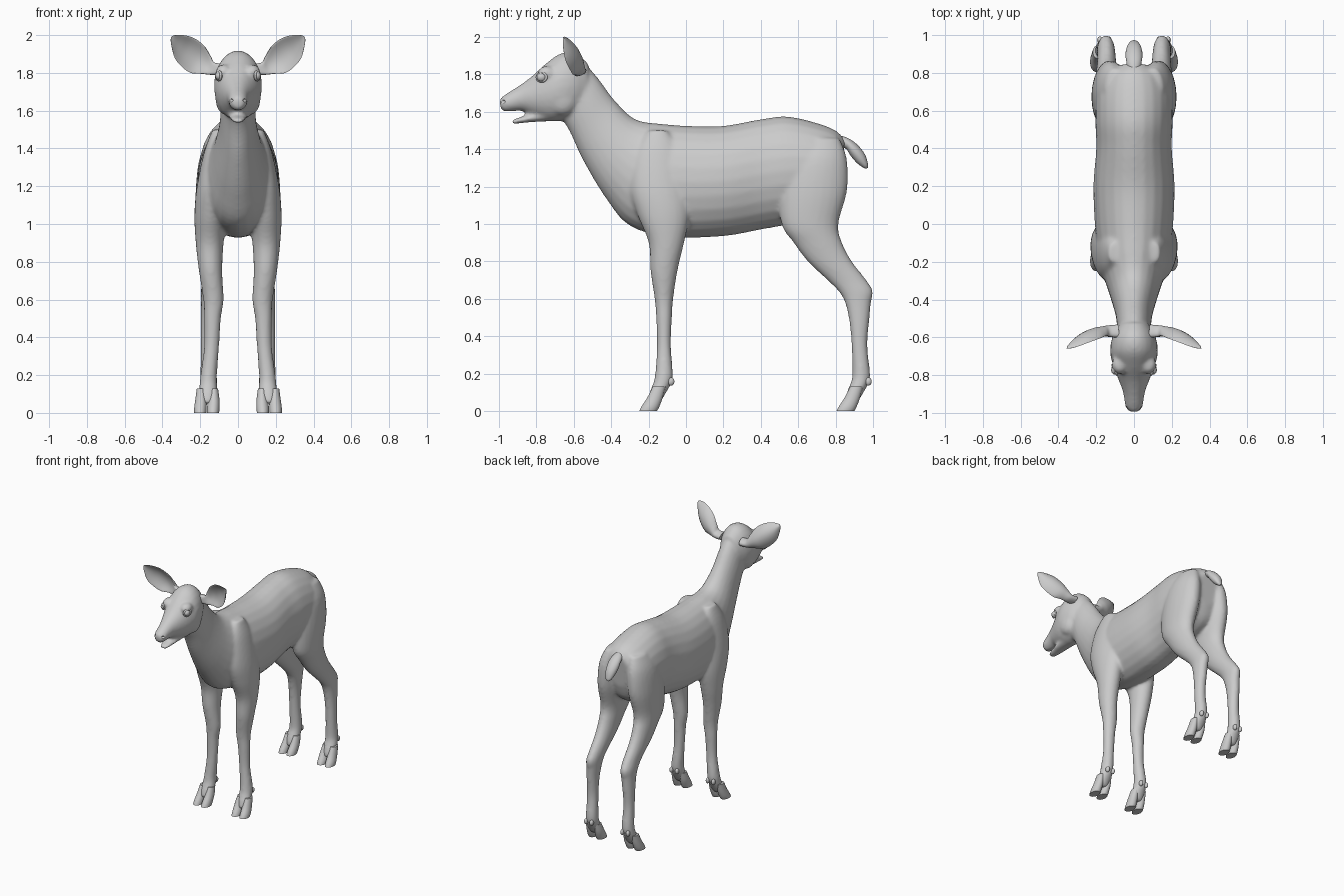
import bpy, bmesh
from math import sin, cos, pi, radians
from mathutils import Vector, Matrix

cube = bpy.data.objects.get("Cube")
if cube:
    bpy.data.objects.remove(cube, do_unlink=True)

coat = bpy.data.materials.new("plain_grey")
coat.use_nodes = True
GREY = (0.6, 0.6, 0.6, 1)
coat.diffuse_color = GREY
coat.node_tree.nodes["Principled BSDF"].inputs["Base Color"].default_value = GREY

X_AXIS, Y_AXIS = Vector((1, 0, 0)), Vector((0, 1, 0))


def smooth_rows(rows, steps=5):
    """Catmull-Rom interpolation between rows of numbers."""
    out = []
    for i in range(len(rows) - 1):
        p, q = rows[max(i - 1, 0)], rows[i]
        r, s = rows[i + 1], rows[min(i + 2, len(rows) - 1)]
        for k in range(steps):
            t = k / steps
            out.append([b + t * ((c - a) + t * ((2*a - 5*b + 4*c - d) + t * (3*b - a - 3*c + d))) / 2
                        for a, b, c, d in zip(p, q, r, s)])
    return out + [list(rows[-1])]


def loft(bm, rings, sides=24, cup=0):
    """Skin closed rings, each given as (end a, end b, side vector)."""
    loops = []
    for a, b, side in rings:
        mid, half = (a + b) / 2, (a - b) / 2
        loops.append([bm.verts.new(mid + half * cos(t) + side * sin(t)
                                   + Y_AXIS * cup * half.length * (sin(t) ** 2 - 0.5))
                      for t in (2 * pi * k / sides for k in range(sides))])
    for low, high in zip(loops, loops[1:]):
        for k in range(sides):
            n = (k + 1) % sides
            bm.faces.new((low[k], low[n], high[n], high[k]))
    bm.faces.new(loops[0])
    bm.faces.new(loops[-1])


def spine_loft(bm, rows):
    """Rows: top y, top z, bottom y, bottom z, half width."""
    loft(bm, [(Vector((0, ya, za)), Vector((0, yb, zb)), X_AXIS * w)
              for ya, za, yb, zb, w in smooth_rows(rows)])


def limb_loft(bm, rows, side, dx=0, dy=0):
    """Rows: height, front y, back y, centre x, half width."""
    loft(bm, [(Vector((side * (x + dx), ya + dy, z)), Vector((side * (x + dx), yb + dy, z)), X_AXIS * w)
              for z, ya, yb, x, w in smooth_rows(rows)])


def ball(bm, centre, size):
    bmesh.ops.create_uvsphere(bm, u_segments=24, v_segments=16, radius=1,
                              matrix=Matrix.Translation(centre) @ Matrix.Diagonal((*size, 1)))


def finish(name, bm):
    bmesh.ops.recalc_face_normals(bm, faces=bm.faces)
    mesh = bpy.data.meshes.new(name)
    bm.to_mesh(mesh)
    bm.free()
    mesh.materials.append(coat)
    for poly in mesh.polygons:
        poly.use_smooth = True
    mesh.set_sharp_from_angle(angle=radians(50))
    obj = bpy.data.objects.new(name, mesh)
    bpy.context.collection.objects.link(obj)
    return obj


def fuse(obj, voxel, rounds):
    remesh = obj.modifiers.new("fuse", "REMESH")
    remesh.mode = "VOXEL"
    remesh.voxel_size = voxel
    remesh.use_smooth_shade = True
    soften = obj.modifiers.new("soften", "SMOOTH")
    soften.factor = 0.5
    soften.iterations = rounds


# Neck and torso in one sweep, then head and jaw
TORSO = [(-.54, 1.86, -.67, 1.57, .085), (-.47, 1.78, -.62, 1.49, .09), (-.38, 1.66, -.55, 1.34, .10),
         (-.27, 1.56, -.43, 1.14, .135), (-.12, 1.535, -.30, .99, .18), (.02, 1.525, -.08, .93, .205),
         (.2, 1.525, .2, .935, .215), (.4, 1.56, .4, .97, .2), (.54, 1.575, .56, 1.0, .205),
         (.7, 1.54, .7, 1.04, .2), (.8, 1.5, .78, 1.1, .16), (.85, 1.45, .82, 1.2, .09)]
HEAD = [(-.998, 1.665, -.99, 1.615, .022), (-.97, 1.69, -.965, 1.6, .045), (-.9, 1.735, -.88, 1.605, .058),
        (-.83, 1.785, -.83, 1.585, .08), (-.75, 1.857, -.74, 1.55, .112), (-.67, 1.912, -.68, 1.55, .127),
        (-.59, 1.912, -.61, 1.56, .115), (-.52, 1.855, -.55, 1.6, .08)]
JAW = [(-.935, 1.553, -.925, 1.533, .022), (-.9, 1.567, -.89, 1.538, .038),
       (-.84, 1.585, -.82, 1.545, .048), (-.73, 1.62, -.71, 1.55, .06)]

# Legs from shoulder or hip down, and the foot shared by all four
FORELEG = [(1.5, -.2, -.1, .11, .025), (1.38, -.27, -.03, .125, .055), (1.2, -.3, .01, .135, .083),
           (1.05, -.26, .02, .145, .086), (.9, -.2, -.01, .15, .074), (.75, -.19, -.045, .145, .062),
           (.6, -.168, -.068, .13, .054), (.5, -.16, -.075, .135, .045), (.35, -.155, -.08, .14, .04)]
HINDLEG = [(1.46, .62, .82, .1, .05), (1.35, .54, .86, .118, .085), (1.18, .5, .862, .132, .092),
           (1.0, .51, .815, .142, .08), (.9, .575, .835, .145, .068), (.8, .65, .888, .145, .058),
           (.7, .755, .965, .145, .05), (.64, .815, 1.0, .148, .048), (.58, .85, .99, .15, .046),
           (.48, .873, .98, .155, .042), (.35, .885, .97, .157, .04)]
FOOT = [(.2, -.165, -.07, .155, .044), (.15, -.175, -.078, .157, .047), (.1, -.195, -.105, .16, .05),
        (.05, -.205, -.135, .162, .045)]
TOE = [(.13, -.178, -.11, 0, .022), (.07, -.208, -.125, 0, .03), (.025, -.237, -.142, .003, .033),
       (0, -.25, -.155, .004, .032)]
HIND_SHIFT = 1.055

body = bmesh.new()
hooves = bmesh.new()
for rows in (TORSO, HEAD, JAW):
    spine_loft(body, rows)
for side in (-1, 1):
    ball(body, (side * .075, -.745, 1.805), (.043, .05, .04))    # brow
    ball(body, (side * .07, -.66, 1.67), (.05, .08, .09))        # cheek
    for leg, shift in ((FORELEG, 0), (HINDLEG, HIND_SHIFT)):
        foot = [(z, a + shift, b + shift, x, w) for z, a, b, x, w in FOOT]
        limb_loft(body, leg + foot, side)
        for offset in (-.034, .034):
            limb_loft(hooves, TOE, side, .162 + offset, shift)
            ball(hooves, (side * (.157 + offset * .7), shift - .08, .158), (.014, .018, .022))
fawn = finish("body", body)
fuse(fawn, .011, 8)
finish("hooves", hooves)

# Nostrils cut into the muzzle
cutter = bmesh.new()
for side in (-1, 1):
    ball(cutter, (side * .04, -.982, 1.655), (.014, .016, .01))
nostrils = finish("nostril_cutter", cutter)
nostrils.hide_render = True
nostrils.display_type = "WIRE"
cut = fawn.modifiers.new("nostrils", "BOOLEAN")
cut.operation = "DIFFERENCE"
cut.object = nostrils

# Tail
tail = bmesh.new()
spine_loft(tail, [(.79, 1.48, .79, 1.4, .03), (.86, 1.462, .85, 1.405, .04), (.915, 1.425, .88, 1.365, .045),
                  (.955, 1.375, .915, 1.325, .038), (.972, 1.325, .95, 1.3, .022), (.972, 1.3, .965, 1.296, .005)])
finish("tail", tail)

# Cupped ears: lower edge x, z, upper edge x, z, depth y, half thickness
EAR = [(.09, 1.79, .08, 1.85, -.575, .035), (.145, 1.79, .125, 1.855, -.575, .03),
       (.19, 1.795, .145, 1.89, -.575, .02), (.25, 1.8, .18, 1.945, -.585, .014),
       (.3, 1.835, .235, 1.985, -.605, .011), (.335, 1.88, .29, 2.0, -.63, .009),
       (.354, 1.95, .33, 2.0, -.65, .007), (.356, 1.985, .35, 1.995, -.656, .004)]
for side, label in ((1, "left"), (-1, "right")):
    ear = bmesh.new()
    loft(ear, [(Vector((side * xa, y, za)), Vector((side * xb, y, zb)), Y_AXIS * t)
               for xa, za, xb, zb, y, t in smooth_rows(EAR)], cup=.5)
    finish(label + "_ear", ear)

    # Eyeball with a raised lid ring around it
    eye = bmesh.new()
    ball(eye, (side * .1, -.772, 1.785), (.021, .026, .024))
    finish(label + "_eye", eye)
    lid = bmesh.new()
    loft_turn = Matrix.Rotation(side * radians(-25), 3, "Z")
    ring = []
    for k in range(24):
        t = 2 * pi * k / 24
        out = Vector((0, cos(t), sin(t) * .85))
        centre = Vector((side * .102, -.772, 1.785)) + loft_turn @ (out * .028)
        ring.append([lid.verts.new(centre + loft_turn @ (out * cos(u) + X_AXIS * sin(u)) * .007)
                     for u in (2 * pi * j / 8 for j in range(8))])
    for k in range(24):
        for j in range(8):
            lid.faces.new((ring[k - 1][j - 1], ring[k - 1][j], ring[k][j], ring[k][j - 1]))
    finish(label + "_eyelid", lid)
